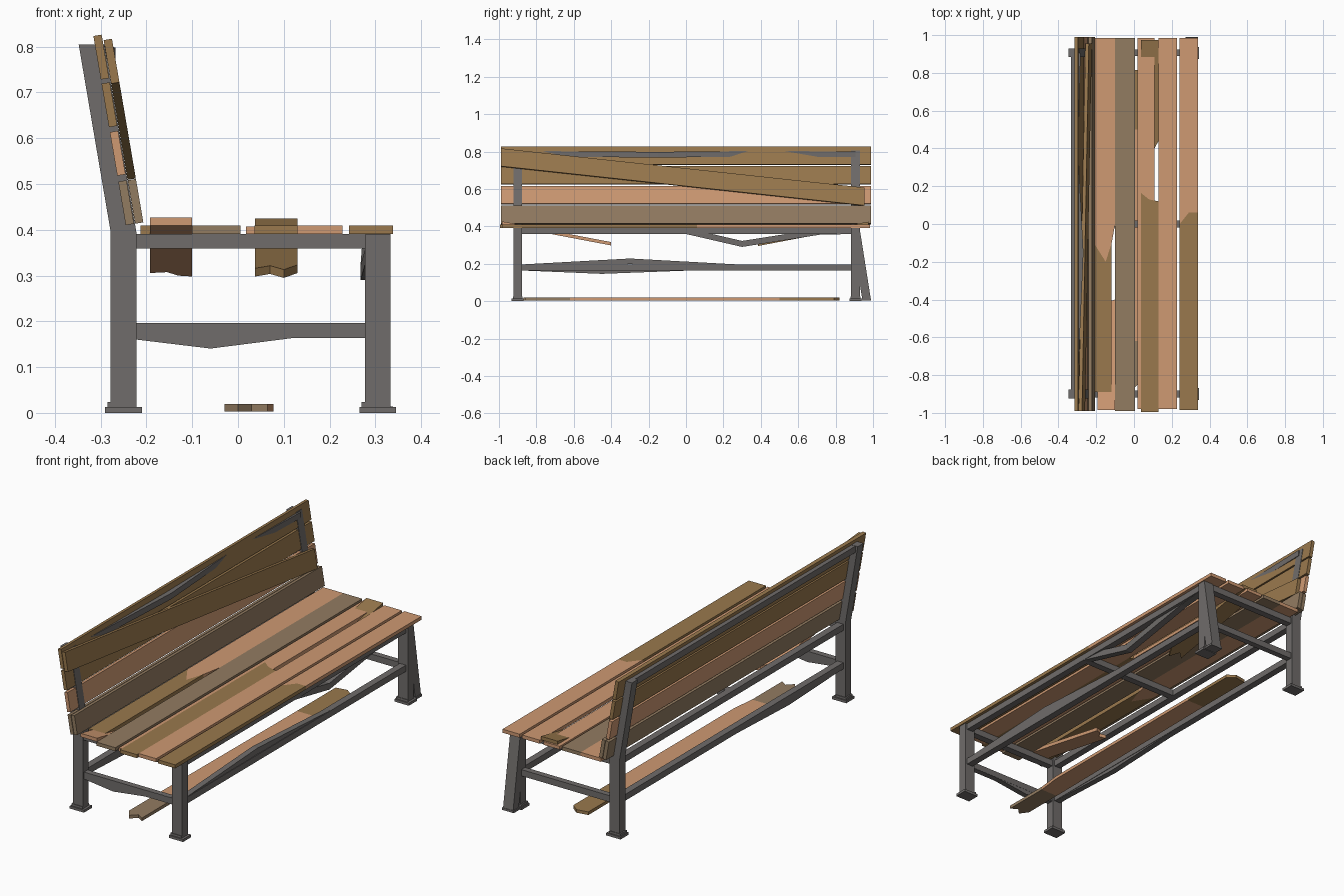
import bpy, bmesh
from mathutils import Vector

if "Cube" in bpy.data.objects:
    bpy.data.objects.remove(bpy.data.objects["Cube"])

def material(name, rgb):
    m = bpy.data.materials.new(name)
    m.diffuse_color = (*rgb, 1)
    m.use_nodes = True
    m.node_tree.nodes["Principled BSDF"].inputs["Base Color"].default_value = m.diffuse_color
    return m

STEEL = material("steel", (0.16, 0.15, 0.145))
PEACH = material("fresh_wood", (0.62, 0.32, 0.17))
BROWN = material("brown_wood", (0.32, 0.19, 0.075))
FADED = material("faded_wood", (0.29, 0.2, 0.12))

def finish(name, bm, mat):
    bmesh.ops.recalc_face_normals(bm, faces=bm.faces)
    me = bpy.data.meshes.new(name)
    bm.to_mesh(me)
    bm.free()
    me.materials.append(mat)
    ob = bpy.data.objects.new(name, me)
    bpy.context.collection.objects.link(ob)
    return ob

def loft(name, rings, mat=STEEL):
    """Skin a row of matching cross-sections and cap both ends."""
    bm = bmesh.new()
    vs = [[bm.verts.new(p) for p in r] for r in rings]
    n = len(vs[0])
    for a, b in zip(vs, vs[1:]):
        for i in range(n):
            bm.faces.new((a[i], a[(i + 1) % n], b[(i + 1) % n], b[i]))
    bm.faces.new(vs[0])
    bm.faces.new(vs[-1])
    return finish(name, bm, mat)

AX = {"x": Vector((1, 0, 0)), "y": Vector((0, 1, 0)), "z": Vector((0, 0, 1))}

def beam(name, path, plane, w, h, mat=STEEL):
    """Rectangular bar along a path, section kept in the given plane."""
    u, v = AX[plane[0]] * w / 2, AX[plane[1]] * h / 2
    loft(name, [[Vector(p) + s * u + t * v for s, t in
                 ((-1, -1), (1, -1), (1, 1), (-1, 1))] for p in path], mat)

def plank(name, outline, z, mat, t=0.018, slope=0.0, y0=0.0):
    """Board from an xy outline; slope tilts it along y about y0."""
    lift = lambda p, dz: (p[0], p[1], z + dz + slope * (p[1] - y0))
    loft(name, [[lift(p, 0) for p in outline], [lift(p, t) for p in outline]], mat)

def rect(x0, x1, y0, y1):
    return [(x0, y0), (x1, y0), (x1, y1), (x0, y1)]

BX, FX = -0.25, 0.305
ENDS = (-0.9, 0.906)

# Legs, feet, back posts and cross rails at both ends
for side, y in zip(("left", "right"), ENDS):
    beam(f"front_leg_{side}", [(FX, y, 0), (FX, y, 0.39)], "xy", 0.056, 0.046)
    beam(f"back_post_{side}", [(BX, y, 0), (BX, y, 0.395), (-0.32, y, 0.805)],
         "xy", 0.056, 0.046)
    for part, x in (("front", FX), ("back", BX)):
        beam(f"{part}_foot_{side}", [(x, y, 0), (x, y, 0.013)], "xy", 0.08, 0.064)
        beam(f"{part}_foot_collar_{side}", [(x - 0.004, y, 0.01), (x - 0.004, y, 0.024)],
             "xy", 0.062, 0.052)
    beam(f"seat_cross_rail_{side}", [(BX, y, 0.375), (FX + 0.028, y, 0.375)],
         "yz", 0.035, 0.032)
    beam(f"lower_cross_rail_{side}", [(BX, y, 0.18), (FX, y, 0.18)], "yz", 0.03, 0.032)
beam("seat_cross_rail_middle", [(BX, 0, 0.375), (FX, 0, 0.375)], "yz", 0.035, 0.032)

# Long rails
ya, yb = ENDS
for name, x, z in (("front_seat_rail", FX, 0.375), ("back_seat_rail", BX, 0.375),
                   ("front_lower_rail", FX, 0.18), ("back_lower_rail", BX, 0.18),
                   ("top_back_rail", -0.317, 0.788)):
    beam(name, [(x, ya, z), (x, yb, z)], "xz", 0.035, 0.032)

# Bent frame members
beam("bent_front_leg", [(FX, yb, 0.385), (FX, 0.965, 0.012)], "xy", 0.056, 0.046)
beam("bent_leg_foot", [(FX, 0.96, 0.003), (FX, 0.96, 0.014)], "xy", 0.066, 0.06)
beam("bent_seat_rail", [(FX, ya, 0.375), (FX, 0, 0.375), (0.285, 0.3, 0.306),
                        (0.29, 0.72, 0.372), (FX, yb, 0.375)], "xz", 0.035, 0.032)
beam("bent_front_lower_rail", [(FX, ya, 0.18), (FX, -0.3, 0.213), (FX, 0.3, 0.18),
                               (FX, yb, 0.18)], "xz", 0.03, 0.03)
beam("bent_back_lower_rail", [(BX, ya, 0.18), (BX, -0.45, 0.161), (BX, 0.05, 0.18),
                              (BX, yb, 0.18)], "xz", 0.03, 0.03)
beam("bent_cross_rail", [(BX, ya, 0.18), (-0.06, ya, 0.157), (0.12, ya, 0.18),
                         (FX, ya, 0.18)], "yz", 0.028, 0.033)
beam("bent_top_rail", [(-0.317, ya, 0.788), (-0.285, -0.15, 0.783),
                       (-0.315, 0.4, 0.788), (-0.3, yb, 0.785)], "xz", 0.035, 0.03)

# Backrest slats follow the lean of the posts
def back_slat(name, za, zb, mat, gap=0.0, y0=-0.99, y1=0.99, h=0.095):
    front = lambda z: -0.227 + gap - 0.171 * (z - 0.412)
    ring = lambda y, z: [(front(z), y, z), (front(z + h), y, z + h),
                         (front(z + h) - 0.018, y, z + h - 0.003),
                         (front(z) - 0.018, y, z - 0.003)]
    loft(name, [ring(y0, za), ring(y1, zb)], mat)

for i, (z, mat) in enumerate(((0.413, FADED), (0.521, PEACH), (0.627, BROWN), (0.731, BROWN))):
    back_slat(f"back_slat_{i + 1}", z, z, mat)
back_slat("loose_bottom_slat", 0.416, 0.416, FADED, gap=0.021)
back_slat("fallen_diagonal_slat", 0.722, 0.512, BROWN, gap=0.021, y1=0.955)

# Seat slats, some in two tones where they split
Z = 0.391
plank("seat_slat_1_far", [(-0.213, -0.1), (-0.15, -0.2), (-0.118, -0.1), (-0.1, 0.0),
                          (-0.1, 0.985), (-0.213, 0.985)], Z, PEACH)
plank("seat_slat_1_near", [(-0.213, -0.89), (-0.12, -0.89), (-0.12, -0.1),
                           (-0.15, -0.2), (-0.213, -0.1)], Z, BROWN)
plank("seat_slat_2", rect(-0.1, 0.006, -0.99, 0.985), Z, FADED)
plank("seat_slat_3", rect(0.018, 0.108, -0.98, 0.985), Z, PEACH, t=0.0165)
plank("seat_slat_3_split", [(0.036, -0.995), (0.13, -0.995), (0.13, 0.12),
                            (0.08, 0.13), (0.036, 0.165)], Z, BROWN)
plank("seat_slat_4", rect(0.13, 0.228, -0.98, 0.985), Z, PEACH)
plank("seat_slat_5_near", [(0.242, -0.985), (0.338, -0.985), (0.338, 0.06),
                           (0.29, 0.06), (0.242, 0.0)], Z, BROWN)
plank("seat_slat_5_far", [(0.242, 0.0), (0.29, 0.06), (0.338, 0.06),
                          (0.338, 0.985), (0.242, 0.985)], Z, PEACH)

# Snapped slats hanging under the seat
plank("snapped_slat_near", [(-0.192, -0.985), (-0.1, -0.985), (-0.1, -0.40),
                            (-0.13, -0.41), (-0.155, -0.45), (-0.192, -0.44)],
      0.409, PEACH, slope=-0.19, y0=-0.985)
plank("snapped_slat_far", [(0.037, 0.975), (0.13, 0.975), (0.13, 0.44), (0.1, 0.385),
                           (0.07, 0.43), (0.037, 0.40)],
      0.407, BROWN, slope=0.19, y0=0.975)

# Broken board lying on the ground
plank("ground_board_near", [(-0.03, -0.62), (-0.03, -0.83), (0.0, -0.87), (0.03, -0.84),
                            (0.064, -0.86), (0.064, -0.62)], 0.003, FADED, t=0.016)
plank("ground_board_middle", [(-0.03, -0.62), (0.064, -0.62), (0.078, -0.5),
                              (0.078, 0.5), (-0.02, 0.5)], 0.003, PEACH, t=0.016)
plank("ground_board_far", [(-0.02, 0.5), (0.078, 0.5), (0.078, 0.79), (0.04, 0.82),
                           (-0.02, 0.81)], 0.003, BROWN, t=0.016)
